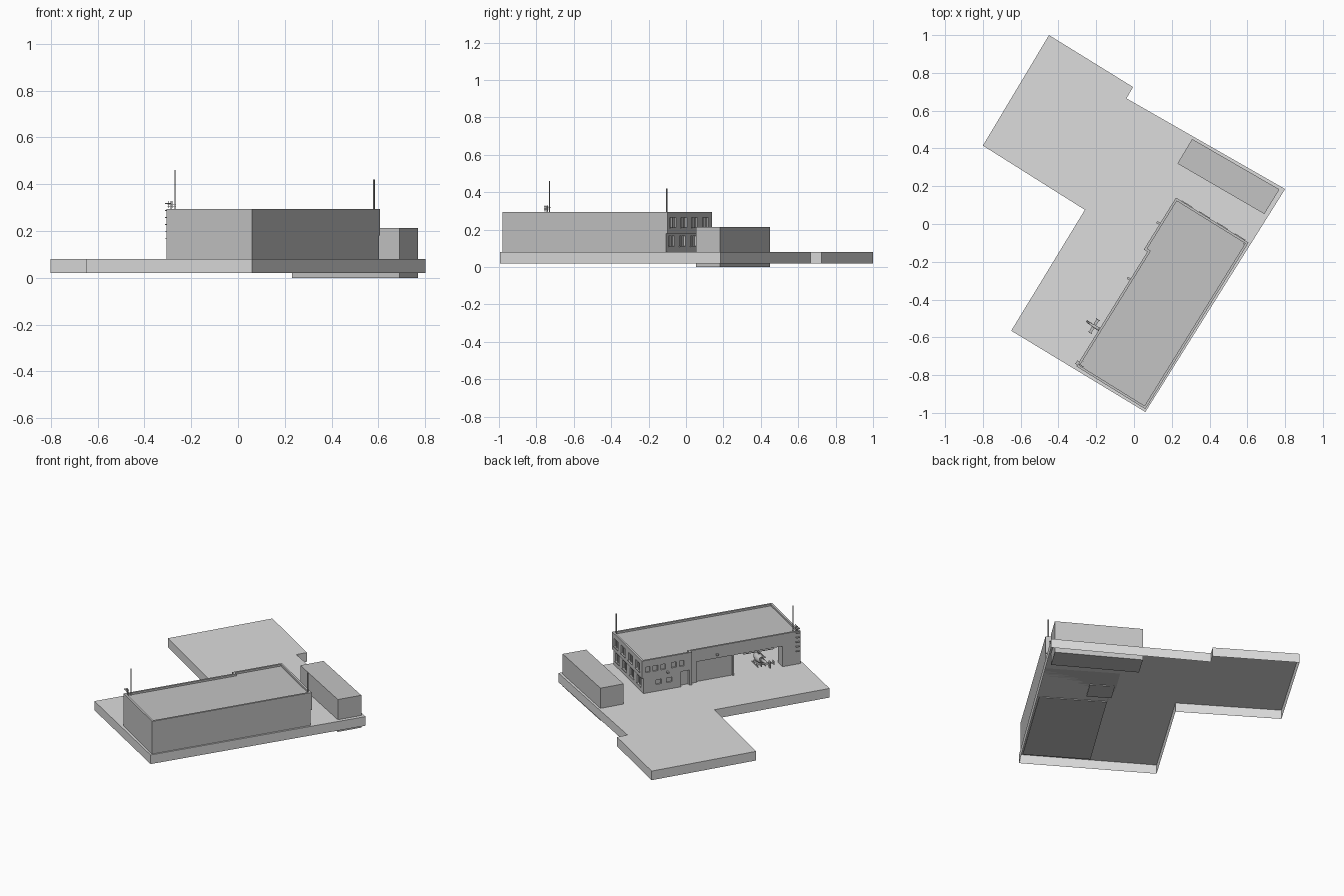
import bpy, bmesh, math
from mathutils import Matrix, Vector

# Building frame: u along the long wall, v towards the open facade
ANG = math.radians(58.2)
FRAME = Matrix.Translation((0.06, -0.98, 0)) @ Matrix.Rotation(ANG, 4, 'Z')


def material(name, g):
    m = bpy.data.materials.new(name)
    m.diffuse_color = (g, g, g, 1)
    return m


LIGHT = material("light_grey", 0.72)
GREY = material("mid_grey", 0.55)


def finish(name, bm, mat, local=True):
    me = bpy.data.meshes.new(name)
    bm.to_mesh(me)
    bm.free()
    ob = bpy.data.objects.new(name, me)
    bpy.context.collection.objects.link(ob)
    me.materials.append(mat)
    if local:
        ob.matrix_world = FRAME
    return ob


def add_box(bm, u0, u1, v0, v1, z0, z1):
    m = Matrix.Translation(((u0 + u1) / 2, (v0 + v1) / 2, (z0 + z1) / 2))
    bmesh.ops.create_cube(bm, size=1, matrix=m @ Matrix.Diagonal((u1 - u0, v1 - v0, z1 - z0, 1)))


def boxes(name, items, mat=GREY):
    bm = bmesh.new()
    for b in items:
        add_box(bm, *b)
    return finish(name, bm, mat)


def prism(name, pts, z0, z1, mat=GREY, bottom=True, local=True):
    bm = bmesh.new()
    top = bm.faces.new([bm.verts.new((x, y, z1)) for x, y in pts])
    low = [bm.verts.new((x, y, z0)) for x, y in pts]
    tv = list(top.verts)
    for i in range(len(pts)):
        j = (i + 1) % len(pts)
        bm.faces.new((tv[j], tv[i], low[i], low[j]))
    if bottom:
        bm.faces.new(low[::-1])
    bmesh.ops.recalc_face_normals(bm, faces=bm.faces)
    return finish(name, bm, mat, local)


def cut(target, cutter):
    mod = target.modifiers.new("cut", 'BOOLEAN')
    mod.operation = 'DIFFERENCE'
    mod.solver = 'EXACT'
    mod.object = cutter
    cutter.hide_render = True
    cutter.hide_viewport = True


# Paved apron: top with a skirt, open underneath
prism("apron", [(-0.45, 1.0), (-0.80, 0.415), (-0.26, 0.075), (-0.65, -0.565),
                (0.06, -0.995), (0.80, 0.185), (-0.04, 0.665), (-0.005, 0.725)],
      0.02, 0.08, LIGHT, bottom=False, local=False)

# Plain annex block
prism("annex", [(0.23, 0.32), (0.69, 0.053), (0.77, 0.183), (0.308, 0.45)], 0, 0.213, local=False)

# Main building with the office part standing slightly forward
body = prism("main_building", [(0, 0), (1.037, 0), (1.037, 0.452), (0.714, 0.452),
                               (0.714, 0.43), (0, 0.43)], 0.08, 0.295)
R = 0.013
cut(body, prism("roof_cutter", [(R, R), (1.037 - R, R), (1.037 - R, 0.452 - R), (0.714 + R, 0.452 - R),
                                (0.714 + R, 0.43 - R), (R, 0.43 - R)], 0.283, 0.32))
cut(body, boxes("hangar_cutter", [(0.018, 0.69, 0.018, 0.412, 0.06, 0.268)]))
cut(body, boxes("opening_cutter", [(0.115, 0.43, 0.39, 0.47, 0.06, 0.215)]))
cut(body, boxes("door_cutter", [(0.44, 0.675, 0.42, 0.47, 0.06, 0.215)]))
# Lower storey set back under the upper one
cut(body, boxes("setback_cutter", [(1.028, 1.06, -0.02, 0.48, 0.06, 0.18)]))
# Windows: end wall, then facade
wins = []
for v in (0.055, 0.165, 0.275, 0.385):
    wins.append((1.027, 1.06, v - 0.03, v + 0.03, 0.212, 0.265))
    wins.append((1.018, 1.06, v - 0.03, v + 0.03, 0.112, 0.166))
for u in (0.78, 0.83, 0.90, 0.95, 1.0):
    wins.append((u - 0.015, u + 0.015, 0.443, 0.47, 0.215, 0.25))
for u in (0.86, 0.93):
    wins.append((u - 0.018, u + 0.018, 0.443, 0.47, 0.125, 0.155))
wins.append((0.73, 0.785, 0.43, 0.47, 0.06, 0.18))
cut(body, boxes("window_cutter", wins))

# Window sills and mullions on the end wall
trim = []
for v in (0.055, 0.165, 0.275, 0.385):
    trim.append((1.025, 1.041, v - 0.033, v + 0.033, 0.207, 0.212))
    trim.append((1.016, 1.032, v - 0.033, v + 0.033, 0.107, 0.112))
    trim.append((1.025, 1.034, v - 0.002, v + 0.002, 0.212, 0.265))
    trim.append((1.016, 1.025, v - 0.002, v + 0.002, 0.112, 0.166))
boxes("window_trim", trim)

# Floors seen from beneath, hangar pillar and wall lamps
boxes("floors", [(0.0, 0.69, 0.012, 0.42, 0.074, 0.079), (0.74, 0.88, 0.29, 0.44, 0.074, 0.079)])
boxes("hangar_pillar", [(0.018, 0.115, 0.36, 0.412, 0.08, 0.268)])
boxes("wall_lamps", [(0.535, 0.547, 0.42, 0.447, 0.235, 0.245),
                     (0.868, 0.88, 0.45, 0.47, 0.19, 0.2)])

# Climbing rungs on the corner
boxes("rungs", [(0.008, 0.03, 0.425, 0.442, z, z + 0.004)
                for z in (0.165, 0.195, 0.225, 0.255, 0.285, 0.315)])

# Masts and grid aerial
boxes("tall_mast", [(0.038, 0.041, 0.41, 0.413, 0.28, 0.46)])
boxes("short_mast", [(1.016, 1.022, 0.016, 0.022, 0.28, 0.42)])
aerial = [(0.0165, 0.0195, 0.418, 0.421, 0.28, 0.328)]
for z in (0.305, 0.314, 0.323):
    aerial.append((0.016, 0.019, 0.395, 0.435, z, z + 0.002))
for v in (0.397, 0.408, 0.429):
    aerial.append((0.016, 0.019, v, v + 0.002, 0.298, 0.328))
boxes("grid_aerial", aerial)

# Helicopter parked in the hangar, tail pointing out
HU = 0.23
bm = bmesh.new()
bmesh.ops.create_uvsphere(bm, u_segments=14, v_segments=8, radius=1,
                          matrix=Matrix.Translation((HU, 0.335, 0.12)) @ Matrix.Diagonal((0.024, 0.06, 0.026, 1)))
rot = Vector((0, 1, 0.12)).to_track_quat('Z', 'Y').to_matrix().to_4x4()
bmesh.ops.create_cone(bm, cap_ends=True, segments=10, radius1=0.014, radius2=0.005, depth=0.13,
                      matrix=Matrix.Translation((HU, 0.44, 0.134)) @ rot)
heli = finish("helicopter_body", bm, GREY)
for p in heli.data.polygons:
    p.use_smooth = True
boxes("helicopter_tail", [(HU - 0.04, HU + 0.04, 0.455, 0.47, 0.135, 0.138),
                          (HU - 0.042, HU - 0.039, 0.45, 0.475, 0.125, 0.15),
                          (HU + 0.039, HU + 0.042, 0.45, 0.475, 0.125, 0.15),
                          (HU - 0.003, HU + 0.003, 0.49, 0.512, 0.125, 0.168),
                          (HU + 0.005, HU + 0.008, 0.475, 0.515, 0.15, 0.154)])
boxes("helicopter_skids", [(HU + s * 0.024 - 0.002, HU + s * 0.024 + 0.002, 0.285, 0.385, 0.081, 0.085)
                           for s in (-1, 1)] +
      [(HU - 0.024, HU + 0.024, v, v + 0.004, 0.083, 0.1) for v in (0.31, 0.355)])
boxes("helicopter_rotor", [(HU - 0.003, HU + 0.003, 0.332, 0.338, 0.14, 0.162),
                           (HU - 0.1, HU + 0.1, 0.331, 0.339, 0.16, 0.162),
                           (HU - 0.004, HU + 0.004, 0.235, 0.435, 0.162, 0.164)])
